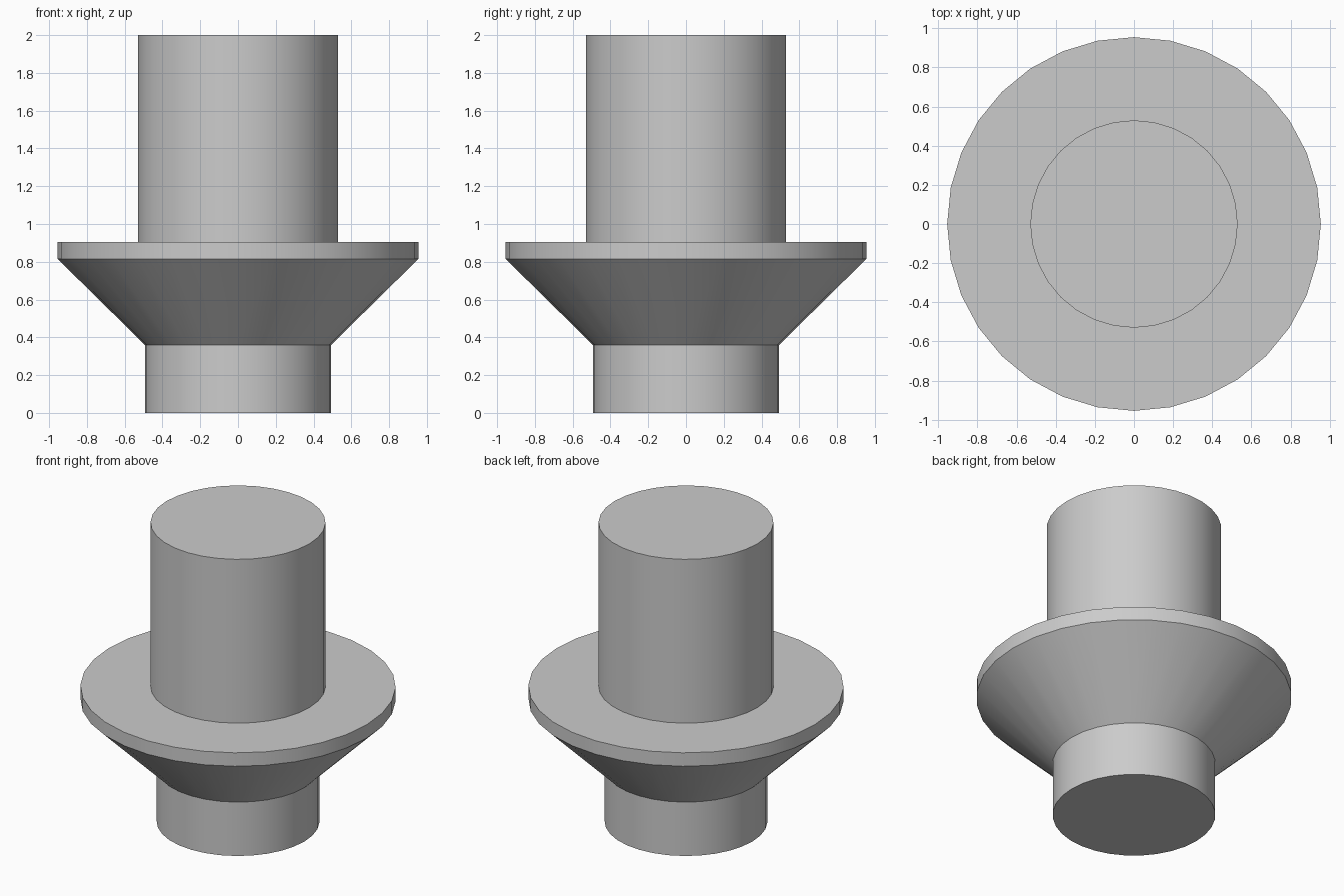
import bpy
import bmesh
import math

cube = bpy.data.objects.get("Cube")
if cube:
    bpy.data.objects.remove(cube, do_unlink=True)

SIDES = 32

grey = bpy.data.materials.new("plain_grey")
grey.use_nodes = True
colour = (0.6, 0.6, 0.6, 1)
grey.diffuse_color = colour
grey.node_tree.nodes["Principled BSDF"].inputs["Base Color"].default_value = colour


def lathe(name, profile):
    """Spin a (radius, height) outline into a closed solid with flat caps."""
    bm = bmesh.new()
    rings = []
    for radius, z in profile:
        angles = [math.tau * i / SIDES for i in range(SIDES)]
        rings.append([bm.verts.new((radius * math.cos(a), radius * math.sin(a), z))
                      for a in angles])
    for low, high in zip(rings, rings[1:]):
        for i in range(SIDES):
            j = (i + 1) % SIDES
            bm.faces.new((low[i], low[j], high[j], high[i]))
    bm.faces.new(rings[0][::-1])
    bm.faces.new(rings[-1])
    mesh = bpy.data.meshes.new(name)
    bm.to_mesh(mesh)
    bm.free()
    mesh.materials.append(grey)
    obj = bpy.data.objects.new(name, mesh)
    bpy.context.collection.objects.link(obj)
    bpy.ops.object.select_all(action='DESELECT')
    obj.select_set(True)
    bpy.context.view_layer.objects.active = obj
    bpy.ops.object.shade_smooth_by_angle(angle=math.radians(30))
    return obj


# Stepped shaft: lower stub, flared collar with a flat rim, upper post
lathe("flanged_shaft", [
    (0.493, 0), (0.493, 0.36),      # lower stub
    (0.955, 0.815), (0.955, 0.905),  # flared collar and rim
    (0.53, 0.905), (0.53, 2),       # upper post
])
